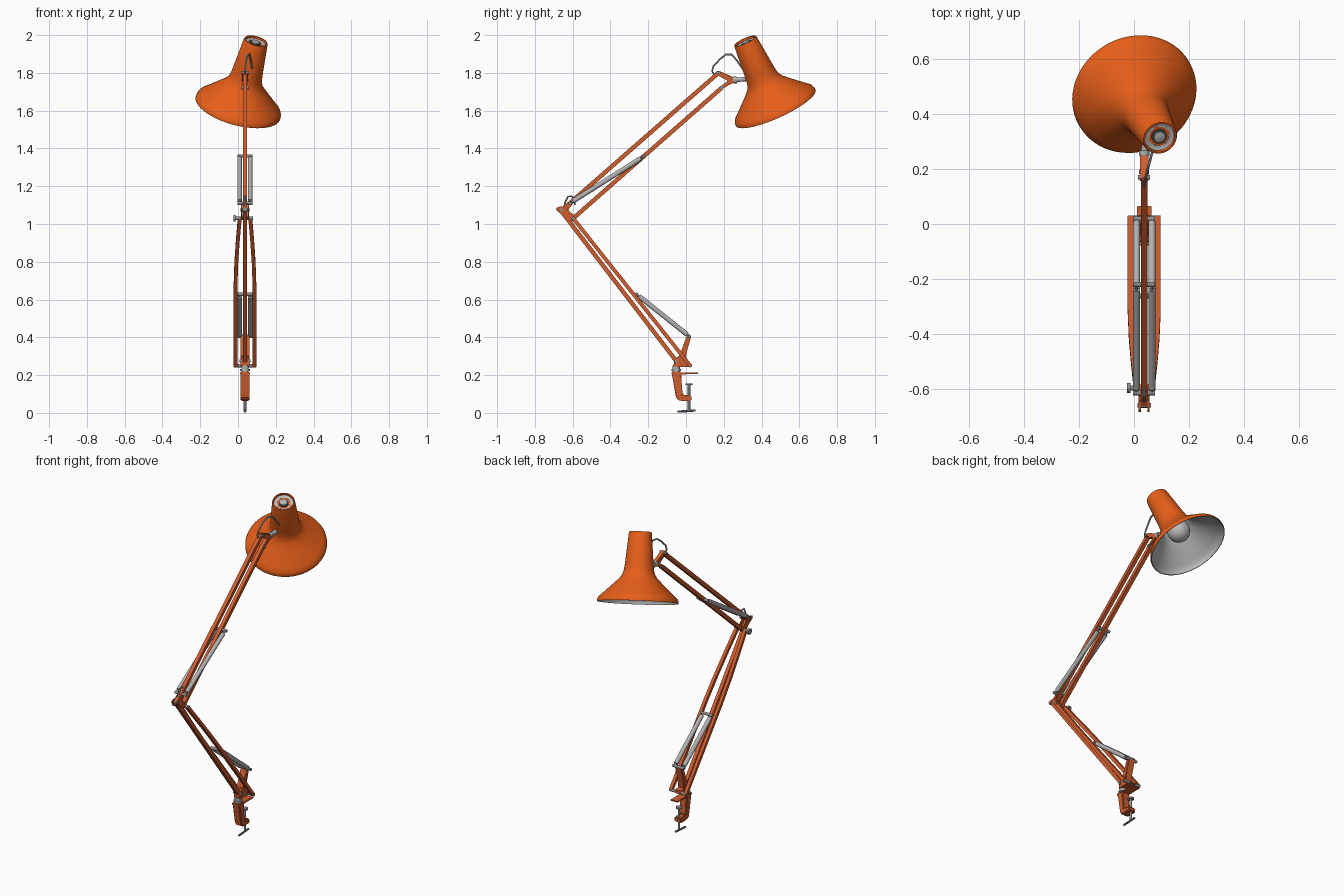
import bpy, bmesh, math
from mathutils import Vector

if "Cube" in bpy.data.objects:
    bpy.data.objects.remove(bpy.data.objects["Cube"])


def material(name, rgb):
    m = bpy.data.materials.new(name)
    m.use_nodes = True
    col = (*rgb, 1)
    m.diffuse_color = col
    m.node_tree.nodes["Principled BSDF"].inputs["Base Color"].default_value = col
    return m


SHADE = material("bright orange enamel", (0.8, 0.114, 0.01))
ORANGE = material("dull orange paint", (0.62, 0.11, 0.028))
STEEL = material("grey steel", (0.45, 0.45, 0.45))
HARDWARE = material("dark hardware steel", (0.27, 0.27, 0.27))
LINING = material("pale lining", (0.5, 0.5, 0.5))
DARK = material("dark socket", (0.08, 0.08, 0.08))
XC = 0.037  # centre plane of the arm


def finish(bm, name, mat):
    bmesh.ops.recalc_face_normals(bm, faces=bm.faces)
    me = bpy.data.meshes.new(name)
    bm.to_mesh(me)
    bm.free()
    me.materials.append(mat)
    me.shade_smooth()
    me.set_sharp_from_angle(angle=math.radians(35))
    ob = bpy.data.objects.new(name, me)
    bpy.context.collection.objects.link(ob)
    return ob


def sweep(name, pts, r, mat, sides=12):
    """Round rod, or square bar with sides=4, along a path of points."""
    pts = [Vector(p) for p in pts]
    bm = bmesh.new()
    rings = []
    for i, p in enumerate(pts):
        t = (pts[min(i + 1, len(pts) - 1)] - pts[max(i - 1, 0)]).normalized()
        ref = Vector((0, 0, 1)) if abs(t.x) > 0.9 else Vector((1, 0, 0))
        u = (ref - t * t.dot(ref)).normalized()
        v = t.cross(u)
        angles = [(k + 0.5) * math.tau / sides for k in range(sides)]
        rings.append([bm.verts.new(p + r * (u * math.cos(a) + v * math.sin(a))) for a in angles])
    for a, b in zip(rings, rings[1:]):
        for k in range(sides):
            j = (k + 1) % sides
            bm.faces.new((a[k], a[j], b[j], b[k]))
    bm.faces.new(rings[0])
    bm.faces.new(rings[-1])
    return finish(bm, name, mat)


def arm(name, path, r, mat, sides=12, dx=0.0):
    """Sweep a path of (y, z) points in a plane beside the arm centre."""
    return sweep(name, [(XC + dx, y, z) for y, z in path], r, mat, sides)


def plate(name, outline, width, mat, dx=0.0, bevel=0.004):
    """Side-profile plate extruded across x."""
    bm = bmesh.new()
    f = bm.faces.new([bm.verts.new((XC + dx - width / 2, y, z)) for y, z in outline])
    ext = bmesh.ops.extrude_face_region(bm, geom=[f])
    moved = [g for g in ext["geom"] if isinstance(g, bmesh.types.BMVert)]
    bmesh.ops.translate(bm, verts=moved, vec=(width, 0, 0))
    bmesh.ops.bevel(bm, geom=bm.edges[:], offset=bevel, segments=2, affect="EDGES")
    return finish(bm, name, mat)


def lathe(name, profile, mat, steps=64, start=0.0, angle=math.tau):
    """Spin (radius, height) points around the tilted shade axis."""
    bm = bmesh.new()
    c, s = math.cos(start), math.sin(start)
    vs = [bm.verts.new((r * c, r * s, h)) for r, h in profile]
    es = [bm.edges.new(e) for e in zip(vs, vs[1:])]
    bmesh.ops.spin(bm, geom=vs + es, cent=(0, 0, 0), axis=(0, 0, 1),
                   angle=angle, steps=steps, use_duplicate=False)
    bmesh.ops.remove_doubles(bm, verts=bm.verts, dist=1e-5)
    ob = finish(bm, name, mat)
    ob.rotation_euler = AXIS.to_track_quat("Z", "Y").to_euler()
    ob.location = RIM
    return ob


# Lampshade, lining and bulb on one tilted axis
AXIS = Vector((0.237, -0.403, 0.884)).normalized()
RIM = Vector((0, 0.475, 1.615))
outer = [(0.2315, 0), (0.231, 0.012), (0.225, 0.026), (0.204, 0.045), (0.168, 0.079),
         (0.132, 0.113), (0.106, 0.139), (0.092, 0.16), (0.085, 0.185), (0.081, 0.22),
         (0.065, 0.394), (0.062, 0.401), (0.056, 0.401), (0.054, 0.376)]
lathe("lampshade", outer, SHADE)
inner = [(r - 0.005, h - 0.003) for r, h in outer[1:11]]
lathe("shade_lining", [outer[0], (0.227, 0)] + inner + [(0, 0.37)], LINING)
bulb = [(0.066 * math.sin(a), 0.12 - 0.066 * math.cos(a))
        for a in (math.pi * i / 16 for i in range(14))]
lathe("bulb", bulb + [(0.025, 0.24), (0.025, 0.36)], LINING, 32)

# Cap: sunk disc with four vent slots round a socket button
lathe("cap_disc", [(0.058, 0.384), (0, 0.384)], SHADE)
for i in range(4):
    lathe(f"cap_vent_{i + 1}", [(0.044, 0.384), (0.044, 0.386), (0.037, 0.386), (0.037, 0.384)],
          LINING, 12, i * math.pi / 2, 1.2)
lathe("cap_socket", [(0.028, 0.384), (0.028, 0.39), (0, 0.39)], DARK, 32)
lathe("cap_button", [(0.021, 0.39), (0.021, 0.397), (0.012, 0.4), (0, 0.4)], STEEL, 32)

# Upper arm: two parallel square bars
ELBOW, ELBOW_LOW = (-0.655, 1.075), (-0.597, 1.03)
HEAD, HEAD_LOW = (0.17, 1.798), (0.19, 1.722)
arm("upper_arm_top_bar", [ELBOW, HEAD], 0.016, ORANGE, 4)
arm("upper_arm_lower_bar", [ELBOW_LOW, HEAD_LOW], 0.016, ORANGE, 4)

# Lower arm: central bar and a bowed outer pair
arm("lower_arm_centre_bar", [(-0.66, 1.068), (-0.052, 0.275)], 0.016, ORANGE, 4)
FOOT = Vector((0.022, 0.25))
TOP = Vector(ELBOW_LOW)
for side, s in (("right", -1), ("left", 1)):
    path = []
    for t, off in ((0, 0.05), (0.55, 0.05), (0.7, 0.046), (0.85, 0.038), (1, 0.028)):
        p = FOOT.lerp(TOP, t)
        path.append((XC + s * off, p.x, p.y))
    sweep(side + "_lower_arm_outer_bar", path, 0.014, ORANGE, 4)

    # Paired springs with thin hooked ends
    for label, a, b in (("lower", (0.018, 0.405), (-0.262, 0.628)),
                        ("upper", (-0.615, 1.11), (-0.22, 1.36))):
        a, b = Vector(a), Vector(b)
        arm(f"{side}_{label}_spring", [a.lerp(b, 0.04), a.lerp(b, 0.95)], 0.013, STEEL, 16, s * 0.028)
        arm(f"{side}_{label}_spring_hooks", [a, b], 0.006, STEEL, 8, s * 0.028)

    # Elbow bracket cheeks
    plate(side + "_elbow_plate", [(-0.69, 1.075), (-0.68, 1.09), (-0.645, 1.095), (-0.612, 1.118),
                                  (-0.6, 1.105), (-0.625, 1.075), (-0.58, 1.035),
                                  (-0.587, 1.018), (-0.61, 1.02), (-0.67, 1.06)],
          0.008, ORANGE, s * 0.016)

# Joint pins across the arm
for name, y, z, half in (("base_spring_pin", 0.018, 0.405, 0.04),
                         ("base_outer_pin", 0.022, 0.25, 0.059),
                         ("base_centre_pin", -0.052, 0.275, 0.028),
                         ("lower_spring_pin", -0.262, 0.628, 0.04),
                         ("upper_spring_pin", -0.22, 1.36, 0.04),
                         ("elbow_spring_pin", -0.615, 1.11, 0.04),
                         ("elbow_pin", -0.66, 1.075, 0.024),
                         ("elbow_low_pin", -0.597, 1.03, 0.042),
                         ("head_pin", 0.17, 1.8, 0.022),
                         ("head_low_pin", 0.19, 1.722, 0.018)):
    sweep(name, [(XC - half, y, z), (XC + half, y, z)], 0.009, HARDWARE)
sweep("elbow_knob_stem", [(XC - 0.052, -0.597, 1.03), (XC - 0.03, -0.597, 1.03)], 0.01, HARDWARE)
sweep("elbow_knob", [(XC - 0.062, -0.597, 1.03), (XC - 0.05, -0.597, 1.03)], 0.018, HARDWARE, 16)

# Head bracket, swivel and cables
plate("head_bracket", [(0.15, 1.793), (0.163, 1.812), (0.185, 1.807), (0.258, 1.773),
                       (0.258, 1.75), (0.235, 1.74), (0.185, 1.71), (0.178, 1.725),
                       (0.222, 1.758), (0.175, 1.783)], 0.03, ORANGE)
sweep("head_swivel", [(XC, 0.25, 1.762), (XC + 0.003, 0.33, 1.768)], 0.012, STEEL)
sweep("swivel_collar", [(XC, 0.25, 1.762), (XC, 0.268, 1.763)], 0.019, STEEL, 16)
sweep("head_cable", [(XC, 0.15, 1.79), (XC, 0.138, 1.81), (XC + 0.002, 0.145, 1.835),
                     (XC + 0.008, 0.18, 1.873), (XC + 0.016, 0.212, 1.898), (XC + 0.024, 0.242, 1.897),
                     (XC + 0.031, 0.268, 1.868), (XC + 0.035, 0.285, 1.842), (XC + 0.037, 0.298, 1.825),
                     (XC + 0.037, 0.33, 1.815)], 0.005, STEEL, 8)
arm("elbow_cable", [(-0.645, 1.085), (-0.64, 1.115), (-0.625, 1.145), (-0.605, 1.148),
                    (-0.592, 1.13), (-0.588, 1.1)], 0.005, STEEL, 8)

# Base bracket: foot, upright strut and swivel post
plate("base_foot", [(-0.065, 0.262), (-0.03, 0.272), (0.03, 0.26), (0.034, 0.242), (-0.065, 0.242)],
      0.046, ORANGE)
plate("base_strut", [(0.004, 0.408), (0.028, 0.405), (0.006, 0.33), (-0.008, 0.252),
                     (-0.064, 0.252), (-0.062, 0.288), (-0.036, 0.3)], 0.046, ORANGE)
arm("base_post", [(-0.052, 0.2), (-0.052, 0.25)], 0.02, STEEL, 20)
arm("base_post_collar", [(-0.052, 0.222), (-0.052, 0.232)], 0.026, STEEL, 20)

# Table clamp: body, jaws and screw
plate("clamp_body", [(-0.077, 0.218), (-0.023, 0.218), (-0.025, 0.19), (-0.018, 0.097), (0.0, 0.094),
                     (0.03, 0.092), (0.03, 0.062), (-0.03, 0.062), (-0.052, 0.076), (-0.06, 0.12)],
      0.05, ORANGE, 0, 0.006)
plate("clamp_top_plate", [(-0.078, 0.204), (-0.078, 0.216), (0.066, 0.213), (0.066, 0.205)],
      0.052, ORANGE, 0, 0.003)
arm("clamp_screw", [(0.016, 0.008), (0.016, 0.15)], 0.007, HARDWARE)
arm("clamp_pad", [(0.016, 0.147), (0.016, 0.156)], 0.018, HARDWARE, 20)
arm("clamp_handle", [(-0.045, 0.007), (0.0, 0.009), (0.05, 0.013)], 0.006, HARDWARE, 10)
